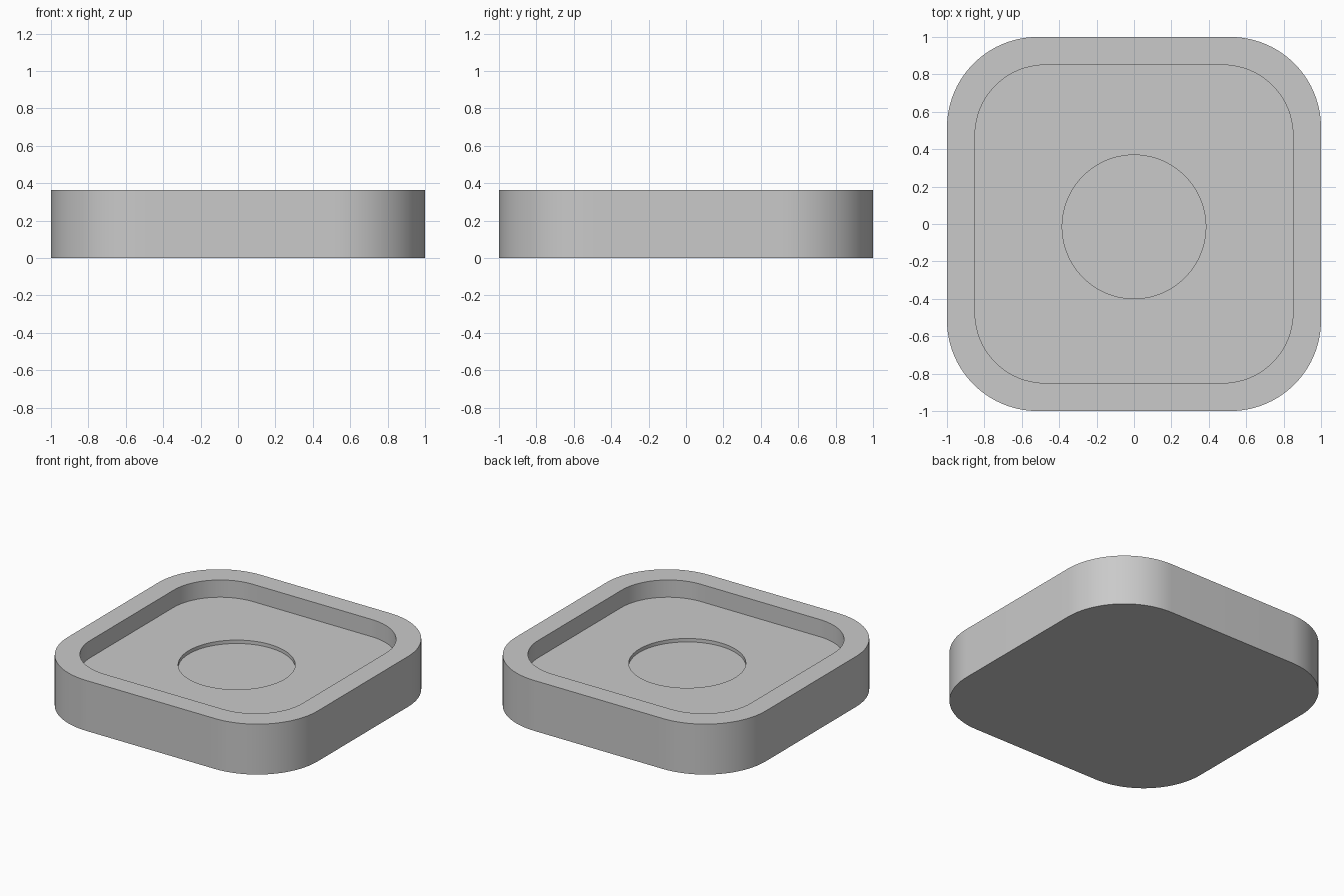
import bpy, bmesh, math

if "Cube" in bpy.data.objects:
    bpy.data.objects.remove(bpy.data.objects["Cube"], do_unlink=True)

STEPS = 24          # points per corner arc
HEIGHT = 0.365
FLOOR = 0.24        # tray floor
RECESS = 0.215      # bottom of the round recess

grey = bpy.data.materials.new("plain grey")
grey.use_nodes = True
colour = (0.59, 0.59, 0.59, 1)
grey.diffuse_color = colour
grey.node_tree.nodes["Principled BSDF"].inputs["Base Color"].default_value = colour


def rounded_square(bm, half, radius, z):
    """Ring of vertices around a square with rounded corners."""
    ring = []
    for corner in range(4):
        mid = math.pi / 4 + corner * math.pi / 2
        reach = (half - radius) * math.sqrt(2)
        cx, cy = reach * math.cos(mid), reach * math.sin(mid)
        for i in range(STEPS):
            a = (corner + i / (STEPS - 1)) * math.pi / 2
            ring.append(bm.verts.new((cx + radius * math.cos(a),
                                      cy + radius * math.sin(a), z)))
    return ring


def circle(bm, radius, z, cy):
    """Evenly spaced ring with as many points as the rounded squares."""
    n = 4 * STEPS
    return [bm.verts.new((radius * math.cos((i + 0.5) * math.tau / n),
                          cy + radius * math.sin((i + 0.5) * math.tau / n), z))
            for i in range(n)]


def bridge(bm, a, b):
    n = len(a)
    for i in range(n):
        j = (i + 1) % n
        bm.faces.new((a[i], a[j], b[j], b[i]))


# Tray: outer wall, rim, inner wall, floor and round recess
bm = bmesh.new()
rings = [
    rounded_square(bm, 1.0, 0.485, 0),
    rounded_square(bm, 1.0, 0.485, HEIGHT),
    rounded_square(bm, 0.85, 0.375, HEIGHT),
    rounded_square(bm, 0.85, 0.375, FLOOR),
    circle(bm, 0.384, FLOOR, -0.015),
    circle(bm, 0.384, RECESS, -0.015),
]
for lower, upper in zip(rings, rings[1:]):
    bridge(bm, lower, upper)
bm.faces.new(list(reversed(rings[0])))
bm.faces.new(rings[-1])
bmesh.ops.recalc_face_normals(bm, faces=bm.faces[:])

mesh = bpy.data.meshes.new("tray")
bm.to_mesh(mesh)
bm.free()
mesh.materials.append(grey)
tray = bpy.data.objects.new("tray", mesh)
bpy.context.collection.objects.link(tray)

# Smooth curved walls, crisp rims
bpy.ops.object.select_all(action="DESELECT")
tray.select_set(True)
bpy.context.view_layer.objects.active = tray
bpy.ops.object.shade_smooth_by_angle(angle=math.radians(30))
